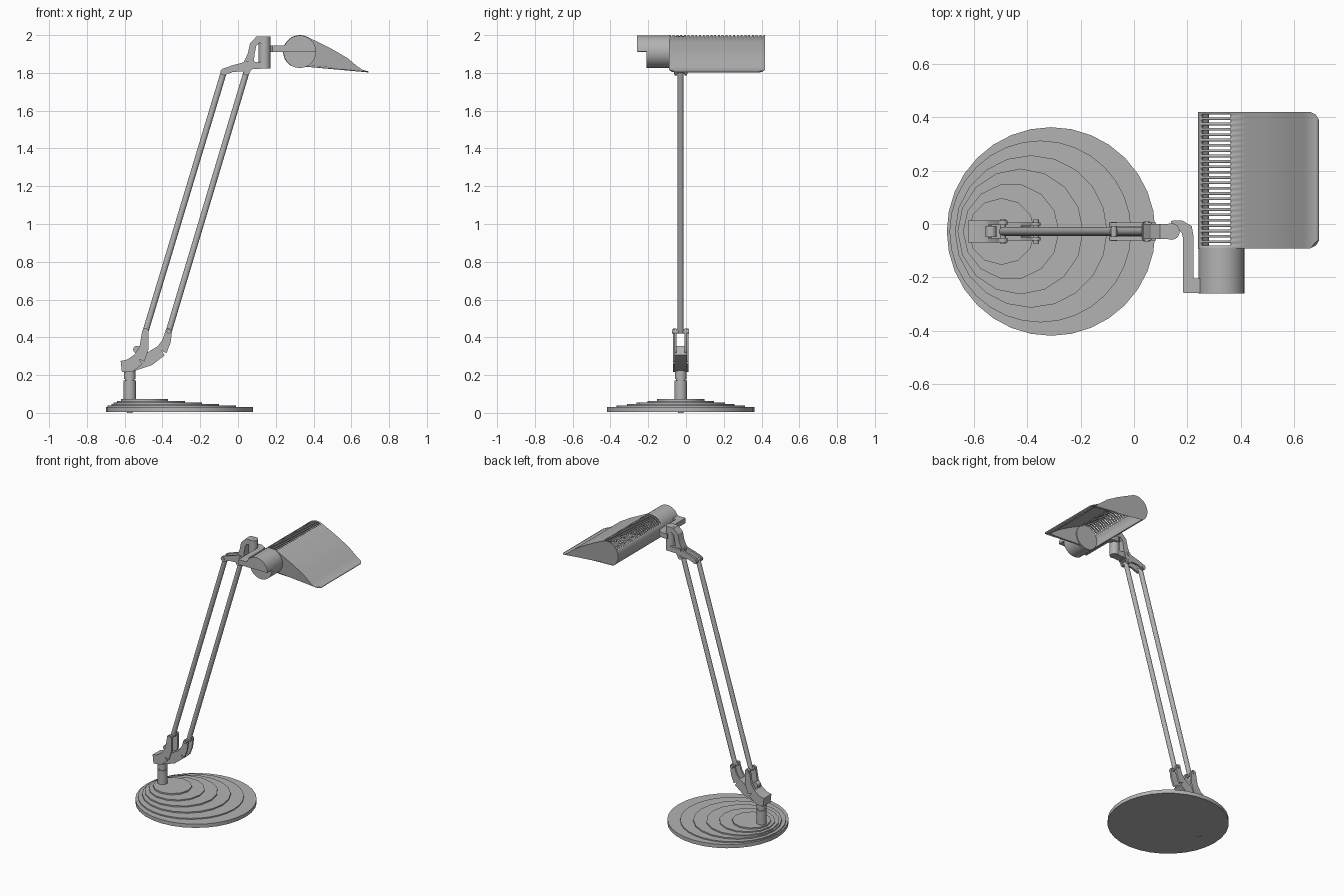
import bpy, bmesh, math
from mathutils import Vector

if "Cube" in bpy.data.objects:
    bpy.data.objects.remove(bpy.data.objects["Cube"], do_unlink=True)

grey = bpy.data.materials.new("satin grey")
grey.use_nodes = True
shade_colour = (0.45, 0.45, 0.45, 1)
grey.diffuse_color = shade_colour
grey.node_tree.nodes["Principled BSDF"].inputs["Base Color"].default_value = shade_colour

parts = []
MID = -0.028  # y of the arm's centre plane


def finish(name, bm):
    bmesh.ops.recalc_face_normals(bm, faces=bm.faces)
    mesh = bpy.data.meshes.new(name)
    bm.to_mesh(mesh)
    bm.free()
    mesh.materials.append(grey)
    obj = bpy.data.objects.new(name, mesh)
    bpy.context.collection.objects.link(obj)
    parts.append(obj)
    return obj


def prism(name, outline, low, high, axis):
    """Extrude a flat outline along y (outline in x, z) or z (outline in x, y)."""
    bm = bmesh.new()
    place = (lambda u, v, w: (u, w, v)) if axis == "Y" else (lambda u, v, w: (u, v, w))
    face = bm.faces.new([bm.verts.new(place(u, v, low)) for u, v in outline])
    made = bmesh.ops.extrude_face_region(bm, geom=[face])["geom"]
    verts = [g for g in made if isinstance(g, bmesh.types.BMVert)]
    bmesh.ops.translate(bm, verts=verts, vec=place(0, 0, high - low))
    return finish(name, bm)


def circle(u, v, radius, sides=24, sweep=math.tau):
    count = sides if sweep == math.tau else sides + 1
    return [(u + radius * math.cos(sweep * i / sides),
             v + radius * math.sin(sweep * i / sides)) for i in range(count)]


def ribbon(path):
    """Outline of a bent bar from (u, v, width) points."""
    left, right = [], []
    for i, (u, v, width) in enumerate(path):
        a, b = path[max(i - 1, 0)], path[min(i + 1, len(path) - 1)]
        along = Vector((b[0] - a[0], b[1] - a[1])).normalized()
        side = Vector((-along.y, along.x)) * width / 2
        left.append((u + side.x, v + side.y))
        right.append((u - side.x, v - side.y))
    return left + right[::-1]


def fork(name, path, solid, half, cheek):
    """Bar that is solid for its first points and splits into two cheeks after."""
    prism(name + "_web", ribbon(path[:solid]), MID - half, MID + half, "Y")
    for label, s in (("front", -1), ("back", 1)):
        ends = sorted((MID + s * half, MID + s * (half - cheek)))
        prism(f"{name}_{label}_cheek", ribbon(path[solid - 1:]), *ends, "Y")
        u, v, width = path[-1]
        prism(f"{name}_{label}_knuckle", circle(u, v, width / 2, 16), *ends, "Y")


def rod(name, start, end, radius):
    start, end = Vector(start), Vector(end)
    bm = bmesh.new()
    bmesh.ops.create_cone(bm, cap_ends=True, segments=12, radius1=radius,
                          radius2=radius, depth=(end - start).length)
    obj = finish(name, bm)
    obj.location = (start + end) / 2
    obj.rotation_euler = (end - start).to_track_quat("Z", "Y").to_euler()


# Stepped base: discs drawn together towards the post
steps = [(-0.31, 0.39, 0.03, 32), (-0.35, 0.34, 0.038, 32), (-0.385, 0.285, 0.047, 20),
         (-0.425, 0.235, 0.056, 16), (-0.46, 0.18, 0.064, 14), (-0.495, 0.125, 0.074, 12)]
floor = 0.004
for n, (x, radius, top, sides) in enumerate(steps):
    prism(f"base_step_{n}", circle(x, MID, radius, sides), floor, top, "Z")
    floor = top - 0.008
POST = -0.573
prism("base_screw", circle(POST, MID, 0.015, 12), 0, 0.02, "Z")

# Swivel post with a groove
prism("post_lower", circle(POST, MID, 0.033), 0.06, 0.172, "Z")
prism("post_groove", circle(POST, MID, 0.026), 0.17, 0.182, "Z")
prism("post_upper", circle(POST, MID, 0.031), 0.18, 0.25, "Z")

# Lower bracket: two curved forks growing from the post
fork("lower_left_fork", [(-0.618, 0.245, 0.06), (POST, 0.25, 0.07), (-0.525, 0.285, 0.065),
                         (-0.497, 0.345, 0.05), (-0.49, 0.43, 0.035)], 3, 0.042, 0.017)
fork("lower_right_fork", [(-0.56, 0.25, 0.06), (-0.47, 0.285, 0.07), (-0.405, 0.33, 0.06),
                          (-0.378, 0.38, 0.045), (-0.367, 0.43, 0.035)], 3, 0.034, 0.013)
prism("tension_knob", circle(-0.535, 0.335, 0.02, 16), MID - 0.02, MID + 0.02, "Y")

# Parallel rods and their pivot bolts
for side, foot, head in (("left", -0.49, -0.075), ("right", -0.367, 0.045)):
    rod(side + "_rod", (foot, MID, 0.43), (head, MID, 1.805), 0.016)
    for place, x, z, half in (("lower", foot, 0.43, 0.045), ("upper", head, 1.805, 0.036)):
        prism(f"{side}_{place}_bolt", circle(x, z, 0.011, 12), MID - half, MID + half, "Y")

# Upper bracket: lever, stem and swivel column around an open slot
fork("upper_lever", [(0.07, 1.842, 0.05), (0.035, 1.832, 0.05),
                     (-0.03, 1.822, 0.034), (-0.075, 1.805, 0.036)], 2, 0.033, 0.014)
fork("upper_right_fork", [(0.058, 1.86, 0.05), (0.052, 1.835, 0.045),
                          (0.045, 1.805, 0.036)], 2, 0.033, 0.014)
prism("upper_stem", ribbon([(0.055, 1.845, 0.055), (0.07, 1.9, 0.036), (0.08, 1.95, 0.036),
                            (0.105, 1.975, 0.038), (0.14, 1.975, 0.038)]),
      MID - 0.028, MID + 0.028, "Y")
prism("upper_bridge", ribbon([(0.06, 1.845, 0.045), (0.1, 1.838, 0.036), (0.14, 1.842, 0.036)]),
      MID - 0.028, MID + 0.028, "Y")
prism("stem_bolt", circle(0.048, 1.852, 0.012, 12), MID - 0.037, MID + 0.037, "Y")
prism("swivel_column", circle(0.14, MID, 0.031), 1.822, 1.993, "Z")

# Cranked arm carrying the head
prism("head_arm", ribbon([(0.14, -0.008, 0.04), (0.175, -0.006, 0.04), (0.197, -0.02, 0.045),
                          (0.203, -0.05, 0.04), (0.203, -0.255, 0.04)]), 1.91, 1.945, "Z")
prism("head_arm_foot", ribbon([(0.185, -0.231, 0.054), (0.32, -0.231, 0.054)]),
      1.91, 1.945, "Z")

# Lamp socket: full drum with a half drum in front
HX, HZ, HR = 0.327, 1.912, 0.088
prism("socket_drum", circle(HX, HZ, HR - 0.002, 32), -0.21, -0.08, "Y")
prism("socket_half_drum", circle(HX, HZ, HR - 0.002, 16, math.pi), -0.26, -0.2, "Y")

# Shade: open-bottomed shell with vent slots across its rounded back
angles = [math.radians(235 - 8.5 * i) for i in range(21)]
profile = [(HX + HR * math.cos(a), HZ + HR * math.sin(a), 0) for a in angles]
profile += [(0.42, 1.965, 0), (0.5, 1.925, 0), (0.58, 1.878, 0), (0.635, 1.832, 0),
            (0.66, 1.816, 0), (0.68, 1.81, 0.01), (0.692, 1.808, 0.03)]
ROWS, CENTRE, HALF = 51, 0.164, 0.255
bm = bmesh.new()
grid = [[bm.verts.new((x, CENTRE + (2 * r / ROWS - 1) * (HALF - inset), z))
         for x, z, inset in profile] for r in range(ROWS + 1)]
for r in range(ROWS):
    for c in range(len(profile) - 1):
        slot = r % 2 == 1 and 10 <= c < 20
        if not slot:
            bm.faces.new((grid[r][c], grid[r][c + 1], grid[r + 1][c + 1], grid[r + 1][c]))
bm.faces.new(grid[0])
bm.faces.new(grid[-1])
shell = finish("lamp_shade", bm)
wall = shell.modifiers.new("wall", "SOLIDIFY")
wall.thickness = 0.006
wall.offset = -1

# Smooth the curves, keep the edges
bpy.ops.object.select_all(action="DESELECT")
for obj in parts:
    obj.select_set(True)
bpy.context.view_layer.objects.active = shell
bpy.ops.object.shade_smooth_by_angle(angle=math.radians(32))
